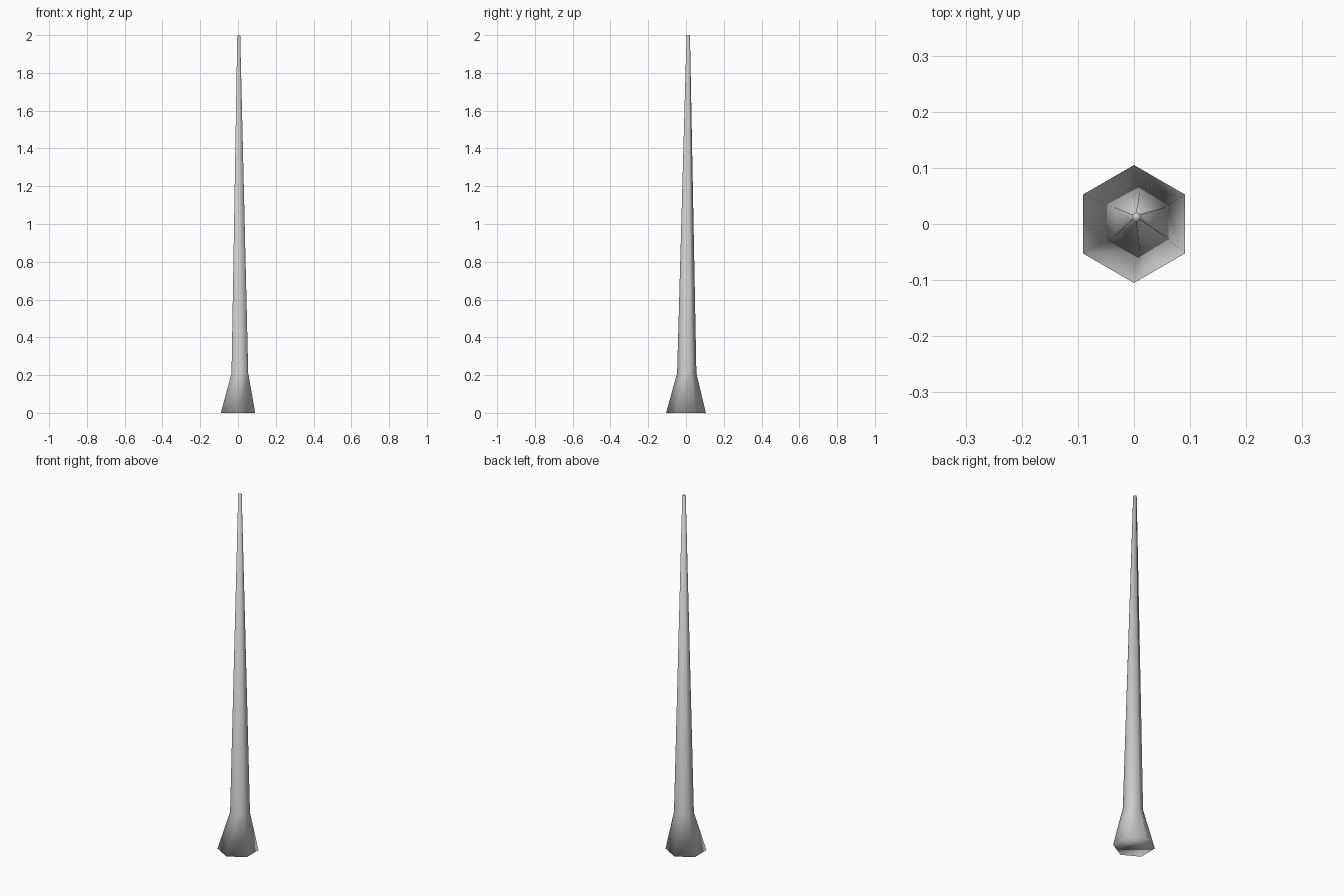
import bpy, bmesh, math

if "Cube" in bpy.data.objects:
    bpy.data.objects.remove(bpy.data.objects["Cube"])

# Rings of the leaning hexagonal spike: centre x, centre y, height, corner radius
RINGS = [
    (0.0, 0.0, 0.0, 0.105),
    (0.01, 0.004, 0.21, 0.051),
    (0.004, 0.012, 2.0, 0.009),
]
SIDES = 6


def ring(bm, cx, cy, z, r):
    angles = [math.pi / 2 + i * math.tau / SIDES for i in range(SIDES)]
    return [bm.verts.new((cx + r * math.cos(a), cy + r * math.sin(a), z)) for a in angles]


# Flared foot and tapering shaft as one lofted skin
bm = bmesh.new()
loops = [ring(bm, *values) for values in RINGS]
for low, high in zip(loops, loops[1:]):
    for i in range(SIDES):
        j = (i + 1) % SIDES
        bm.faces.new((low[i], low[j], high[j], high[i]))

# Foot and tip caps
bm.faces.new(loops[0][::-1])
bm.faces.new(loops[-1])

for face in bm.faces:
    face.smooth = True
bmesh.ops.recalc_face_normals(bm, faces=bm.faces[:])

mesh = bpy.data.meshes.new("tapered_pole")
bm.to_mesh(mesh)
bm.free()
pole = bpy.data.objects.new("tapered_pole", mesh)
bpy.context.collection.objects.link(pole)
